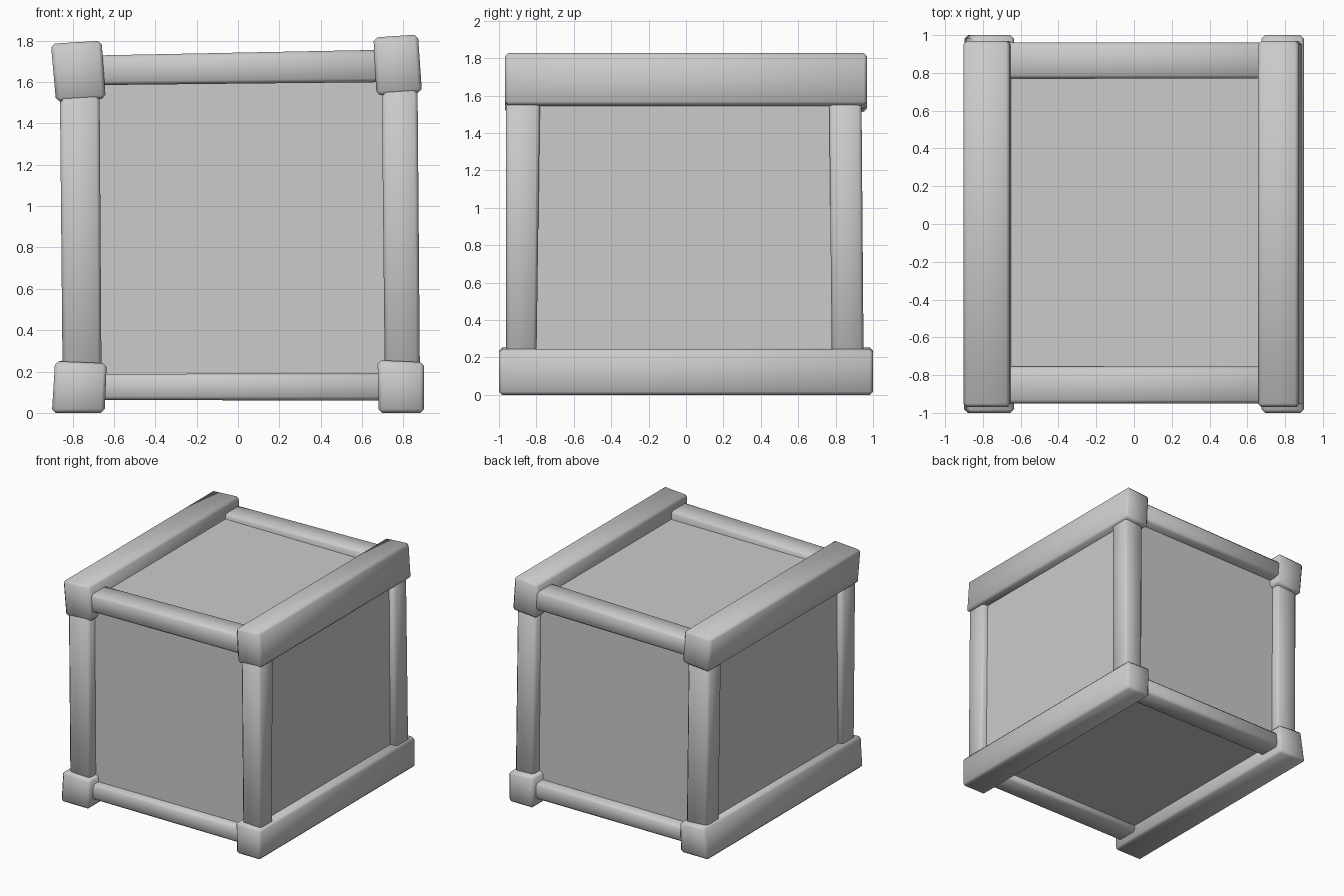
import bpy, bmesh
from mathutils import Vector

if "Cube" in bpy.data.objects:
    bpy.data.objects.remove(bpy.data.objects["Cube"])


def prism(name, a, b, bevel=0.018):
    """Six-sided solid joining two matching four-point ends, edges eased and smooth."""
    bm = bmesh.new()
    va = [bm.verts.new(Vector(p)) for p in a]
    vb = [bm.verts.new(Vector(p)) for p in b]
    bm.faces.new(va)
    bm.faces.new(vb[::-1])
    for i in range(4):
        j = (i + 1) % 4
        bm.faces.new((va[j], va[i], vb[i], vb[j]))
    bmesh.ops.recalc_face_normals(bm, faces=bm.faces[:])
    if bevel:
        bmesh.ops.bevel(bm, geom=bm.edges[:], offset=bevel, segments=1,
                        affect='EDGES', profile=0.5)
    for f in bm.faces:
        f.smooth = bevel > 0
    me = bpy.data.meshes.new(name)
    bm.to_mesh(me)
    bm.free()
    ob = bpy.data.objects.new(name, me)
    bpy.context.collection.objects.link(ob)
    return ob


def rect(fn, u0, u1, v0, v1):
    return [fn(u0, v0), fn(u1, v0), fn(u1, v1), fn(u0, v1)]


# recessed panels: one solid core whose sides sit behind the frame
prism("panel_core",
      rect(lambda x, y: (x, y, 0.11), -0.81, 0.825, -0.885, 0.875),
      rect(lambda x, y: (x, y, 1.69), -0.81, 0.825, -0.885, 0.875), bevel=0)

# heavy long beams, with crooked front and back (x, z) sections
beams = {
    "top_left_beam": (0.968, [(-0.88, 1.505), (-0.64, 1.52), (-0.66, 1.80), (-0.905, 1.785)],
                      [(-0.88, 1.51), (-0.64, 1.53), (-0.66, 1.80), (-0.905, 1.785)]),
    "top_right_beam": (0.968, [(0.67, 1.535), (0.89, 1.55), (0.87, 1.83), (0.655, 1.815)],
                       [(0.67, 1.535), (0.89, 1.55), (0.87, 1.83), (0.655, 1.815)]),
    "bottom_left_beam": (1.0, [(-0.90, 0.0), (-0.645, 0.0), (-0.635, 0.24), (-0.885, 0.25)],
                         [(-0.90, 0.0), (-0.645, 0.0), (-0.635, 0.24), (-0.86, 0.255)]),
    "bottom_right_beam": (1.0, [(0.68, 0.0), (0.90, 0.0), (0.90, 0.245), (0.675, 0.255)],
                          [(0.68, 0.0), (0.90, 0.0), (0.90, 0.245), (0.675, 0.255)]),
}
for name, (half, front, back) in beams.items():
    prism(name, [(x, -half, z) for x, z in front], [(x, half, z) for x, z in back])

# upright posts, leaning slightly between the beams
for end, yb, yt in (("front", (-0.962, -0.80), (-0.962, -0.78)),
                    ("back", (0.78, 0.95), (0.765, 0.938))):
    for side, xb, xt in (("left", (-0.848, -0.66), (-0.862, -0.67)),
                         ("right", (0.71, 0.88), (0.695, 0.868))):
        prism(f"{end}_{side}_post",
              rect(lambda x, y: (x, y, 0.15), *xb, *yb),
              rect(lambda x, y: (x, y, 1.62), *xt, *yt))

# cross rails between the beams
for end, y0, y1 in (("front", -0.95, -0.755), ("back", 0.77, 0.96)):
    for level, zl, zr in (("bottom", (0.062, 0.188), (0.06, 0.192)),
                          ("top", (1.585, 1.728), (1.60, 1.757))):
        prism(f"{end}_{level}_rail",
              rect(lambda y, z: (-0.72, y, z), y0, y1, *zl),
              rect(lambda y, z: (0.75, y, z), y0, y1, *zr))
